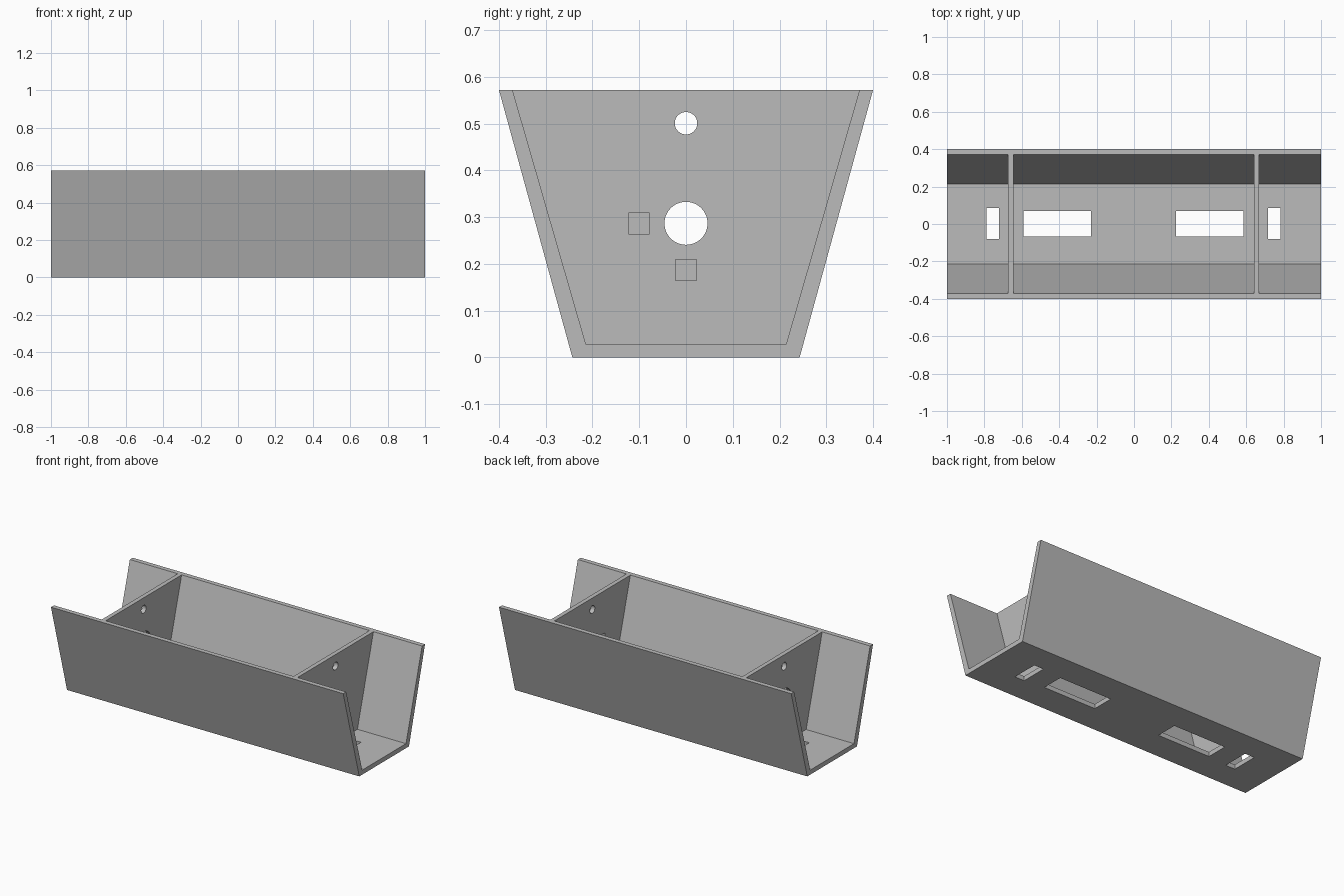
import bpy, bmesh
from math import pi
from mathutils import Matrix, Vector

if "Cube" in bpy.data.objects:
    bpy.data.objects.remove(bpy.data.objects["Cube"], do_unlink=True)

GREY = (0.5, 0.5, 0.5, 1)
mat = bpy.data.materials.new("plain grey")
mat.use_nodes = True
mat.diffuse_color = GREY
mat.node_tree.nodes["Principled BSDF"].inputs["Base Color"].default_value = GREY

HEIGHT, FLOOR = 0.572, 0.028
TOP_OUT, BOTTOM_OUT = 0.4, 0.243
TOP_IN, BOTTOM_IN = 0.371, 0.214


def finish(name, bm):
    bmesh.ops.recalc_face_normals(bm, faces=bm.faces)
    mesh = bpy.data.meshes.new(name)
    bm.to_mesh(mesh)
    bm.free()
    mesh.materials.append(mat)
    ob = bpy.data.objects.new(name, mesh)
    bpy.context.collection.objects.link(ob)
    return ob


def extrude_profile(name, profile, x0, x1):
    """Sweep a (y, z) outline along x."""
    bm = bmesh.new()
    face = bm.faces.new([bm.verts.new((x0, y, z)) for y, z in profile])
    new = bmesh.ops.extrude_face_region(bm, geom=[face])["geom"]
    verts = [v for v in new if isinstance(v, bmesh.types.BMVert)]
    bmesh.ops.translate(bm, verts=verts, vec=(x1 - x0, 0, 0))
    return finish(name, bm)


def box(name, centre, size):
    bm = bmesh.new()
    bmesh.ops.create_cube(bm, size=1, matrix=Matrix.Translation(centre)
                          @ Matrix.Diagonal(Vector(size)).to_4x4())
    return finish(name, bm)


def rod(name, x, z, radius):
    bm = bmesh.new()
    bmesh.ops.create_cone(bm, cap_ends=True, segments=48, radius1=radius,
                          radius2=radius, depth=0.2,
                          matrix=Matrix.Translation((x, 0, z)) @ Matrix.Rotation(pi / 2, 4, "Y"))
    return finish(name, bm)


def cut(target, cutter):
    cutter.hide_render = True
    mod = target.modifiers.new("cut", "BOOLEAN")
    mod.operation = "DIFFERENCE"
    mod.solver = "EXACT"
    mod.object = cutter
    bpy.context.view_layer.objects.active = target
    bpy.ops.object.modifier_apply(modifier=mod.name)
    bpy.data.objects.remove(cutter, do_unlink=True)


# Open trough with sloping side walls
trough = extrude_profile("trough", [
    (-TOP_OUT, HEIGHT), (-BOTTOM_OUT, 0), (BOTTOM_OUT, 0), (TOP_OUT, HEIGHT),
    (TOP_IN, HEIGHT), (BOTTOM_IN, FLOOR), (-BOTTOM_IN, FLOOR), (-TOP_IN, HEIGHT)], -1, 1)

# Floor slots: a long one inside and a narrow one outside each bulkhead
for x, length, width in ((-0.41, 0.36, 0.135), (0.405, 0.36, 0.135),
                         (-0.755, 0.065, 0.165), (0.75, 0.065, 0.165)):
    cut(trough, box("slot_cutter", (x, 0.002, 0.01), (length, width, 0.2)))

# Bulkheads across the trough, with a cable hole and a shaft hole
inside = [(-TOP_IN, HEIGHT), (-BOTTOM_IN, FLOOR), (BOTTOM_IN, FLOOR), (TOP_IN, HEIGHT)]
bulkheads = {}
for name, x, shaft in (("right_bulkhead", -0.659, 0.074), ("left_bulkhead", 0.654, 0.046)):
    part = extrude_profile(name, inside, x - 0.0135, x + 0.0135)
    cut(part, rod("cable_cutter", x, 0.501, 0.024))
    cut(part, rod("shaft_cutter", x, 0.287, shaft))
    bulkheads[name] = part

# Square openings beside and below the smaller shaft hole
for y, z in ((-0.101, 0.287), (0, 0.187)):
    cut(bulkheads["left_bulkhead"], box("square_cutter", (0.654, y, z), (0.2, 0.045, 0.045)))
